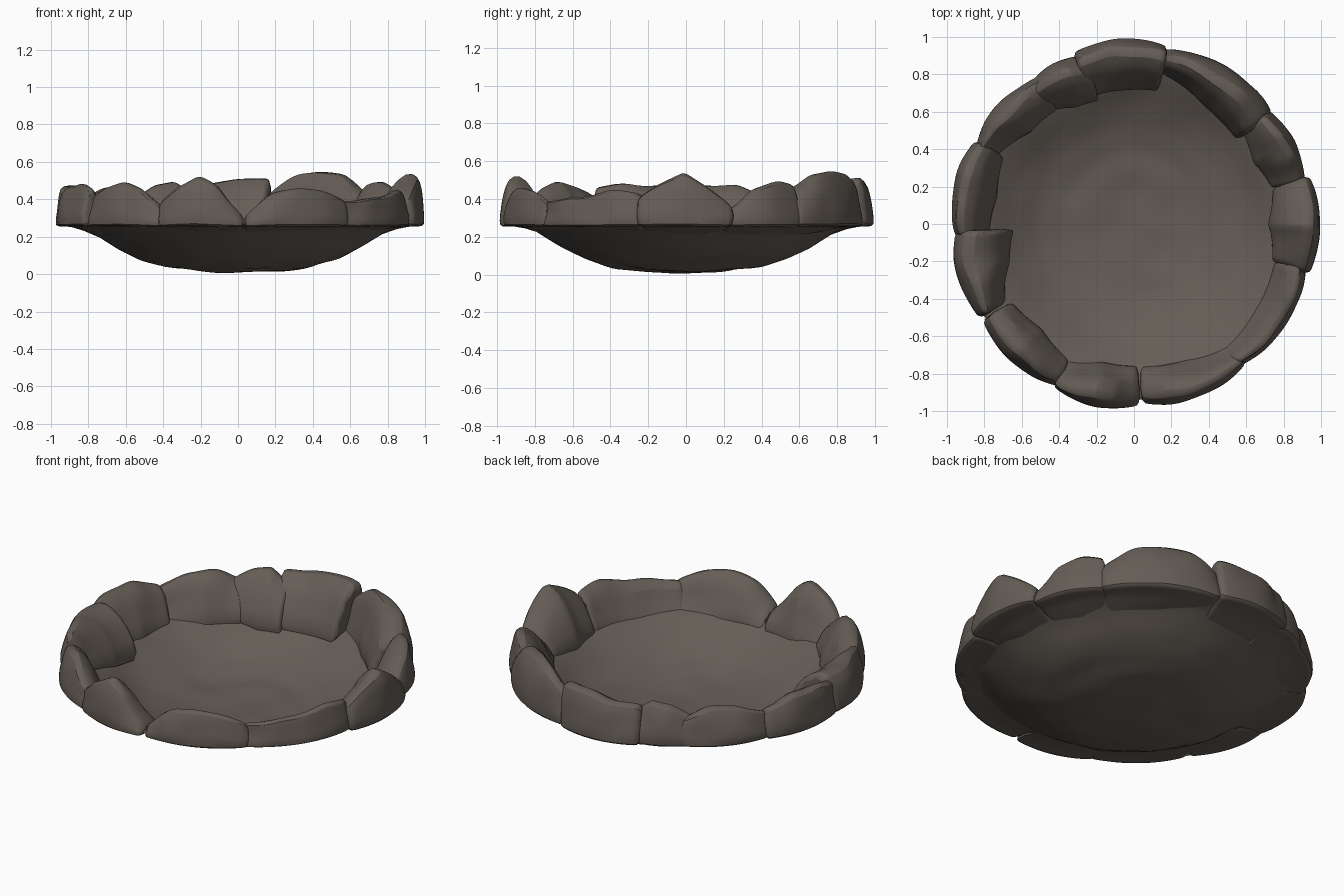
import bpy, bmesh, math
from mathutils import Vector, noise

cube = bpy.data.objects.get("Cube")
if cube:
    bpy.data.objects.remove(cube, do_unlink=True)

stone_mat = bpy.data.materials.new("brown grey stone")
stone_mat.use_nodes = True
colour = (0.13, 0.11, 0.093, 1)
stone_mat.diffuse_color = colour
stone_mat.node_tree.nodes["Principled BSDF"].inputs["Base Color"].default_value = colour

PROFILE = [(0, .015), (.2, .022), (.38, .042), (.53, .085), (.64, .14),
           (.74, .205), (.81, .245), (.87, .262), (.94, .268)]
RIM = PROFILE[-1][0]
BASE = 0.255
SEGMENTS = 72
RINGS = 26
STEPS = 14


def lerp_list(values, t):
    """Interpolate evenly spaced values at t in 0..1."""
    s = t * (len(values) - 1)
    i = min(int(s), len(values) - 2)
    return values[i] + (values[i + 1] - values[i]) * (s - i)


def bowl_z(radius):
    for (r0, z0), (r1, z1) in zip(PROFILE, PROFILE[1:]):
        if radius <= r1:
            return z0 + (z1 - z0) * (radius - r0) / (r1 - r0)
    return PROFILE[-1][1]


def polar(radius, angle, z):
    return Vector((radius * math.cos(angle), radius * math.sin(angle), z))


def bridge(bm, first_loop, second_loop):
    """Join two closed loops of vertices with quads."""
    for k in range(len(first_loop)):
        bm.faces.new((first_loop[k - 1], first_loop[k], second_loop[k], second_loop[k - 1]))


def finish(name, bm, angle):
    bmesh.ops.recalc_face_normals(bm, faces=bm.faces)
    mesh = bpy.data.meshes.new(name)
    bm.to_mesh(mesh)
    bm.free()
    mesh.materials.append(stone_mat)
    obj = bpy.data.objects.new(name, mesh)
    bpy.context.collection.objects.link(obj)
    bpy.ops.object.select_all(action='DESELECT')
    obj.select_set(True)
    bpy.context.view_layer.objects.active = obj
    bpy.ops.object.shade_smooth_by_angle(angle=math.radians(angle))
    return obj


def make_bowl():
    """Shallow bowl: lathed profile with gentle dents."""
    bm = bmesh.new()
    center = bm.verts.new((0, 0, PROFILE[0][1]))
    rings = []
    for k in range(1, RINGS + 1):
        radius = RIM * k / RINGS
        ring = []
        for i in range(SEGMENTS):
            point = polar(radius, math.tau * i / SEGMENTS, bowl_z(radius))
            point.z += 0.012 * noise.noise(point * 5)
            ring.append(bm.verts.new(point))
        rings.append(ring)
    for i in range(SEGMENTS):
        bm.faces.new((center, rings[0][i - 1], rings[0][i]))
    for inner_ring, outer_ring in zip(rings, rings[1:]):
        bridge(bm, inner_ring, outer_ring)
    bowl = finish("bowl", bm, 60)
    shell = bowl.modifiers.new("thickness", 'SOLIDIFY')
    shell.thickness = 0.012
    shell.offset = 0


def rim_stone(index, start, end, outer, inner, heights, crest=0.36):
    """Rock swept along the rim between two angles in degrees."""
    bm = bmesh.new()
    loops = []
    for i in range(STEPS + 1):
        t = i / STEPS
        angle = math.radians(start + (end - start) * t)
        ri = lerp_list(inner, t) - 0.02
        ro = outer - 0.03 * (2 * t - 1) ** 2
        width = ro - ri
        top = lerp_list(heights, t) + 0.004
        rise = top - BASE
        foot = ri - 0.05
        section = [(foot, bowl_z(foot)),
                   (ri + 0.06 * width, BASE + 0.25 * rise),
                   (ri + (0.85 - crest) * 0.55 * width, BASE + 0.75 * rise),
                   (ro - crest * width, top),
                   (ro - crest * 0.45 * width, BASE + 0.93 * rise),
                   (ro - 0.02, BASE + 0.65 * rise),
                   (ro, BASE + 0.3 * rise),
                   (ro, BASE), (ro - 0.03, BASE), (0.86, BASE)]
        loops.append([bm.verts.new(polar(radius, angle, z)) for radius, z in section])
    for first_loop, second_loop in zip(loops, loops[1:]):
        bridge(bm, first_loop, second_loop)
    bm.faces.new(loops[0])
    bm.faces.new(loops[-1])
    # Weathered lumps on the upper parts
    for vert in bm.verts:
        if vert.co.z > BASE + 0.015:
            sample = vert.co * 6 + Vector((index * 7, 0, 0))
            vert.co += noise.noise_vector(sample) * 0.022
    stone = finish("rim_stone_%d" % index, bm, 40)
    rounding = stone.modifiers.new("rounding", 'SUBSURF')
    rounding.levels = rounding.render_levels = 1


make_bowl()

# Start angle, end angle, outer radius, inner radii, crest heights, crest inset
STONES = [
    (-16, 15, 1, (.81, .75, .81), (.4, .5, .55, .47, .35)),
    (14, 41, .97, (.8, .75, .8), (.34, .45, .49, .48)),
    (38, 81, .98, (.74, .77, .88), (.43, .54, .55, .54, .42), .55),
    (79, 110, 1, (.75, .75), (.51, .52, .48, .47)),
    (105, 128, .96, (.72, .73, .81), (.42, .5, .48, .4)),
    (122, 155, .97, (.78, .77, .88), (.4, .47, .48, .4)),
    (152, 185, .99, (.83, .78, .82), (.42, .48, .48, .43)),
    (182, 212, .99, (.67, .73, .86), (.48, .48, .49, .47)),
    (212, 245, .99, (.82, .78, .86), (.41, .48, .5, .46, .35)),
    (243, 272, 1, (.87, .79, .8), (.36, .47, .54, .45, .3)),
    (272, 309, .99, (.8, .82, .88), (.31, .44, .47, .45, .38)),
    (305, 346, .98, (.88, .84, .82), (.38, .41, .41, .45, .43)),
]
for number, stone_shape in enumerate(STONES, 1):
    rim_stone(number, *stone_shape)
